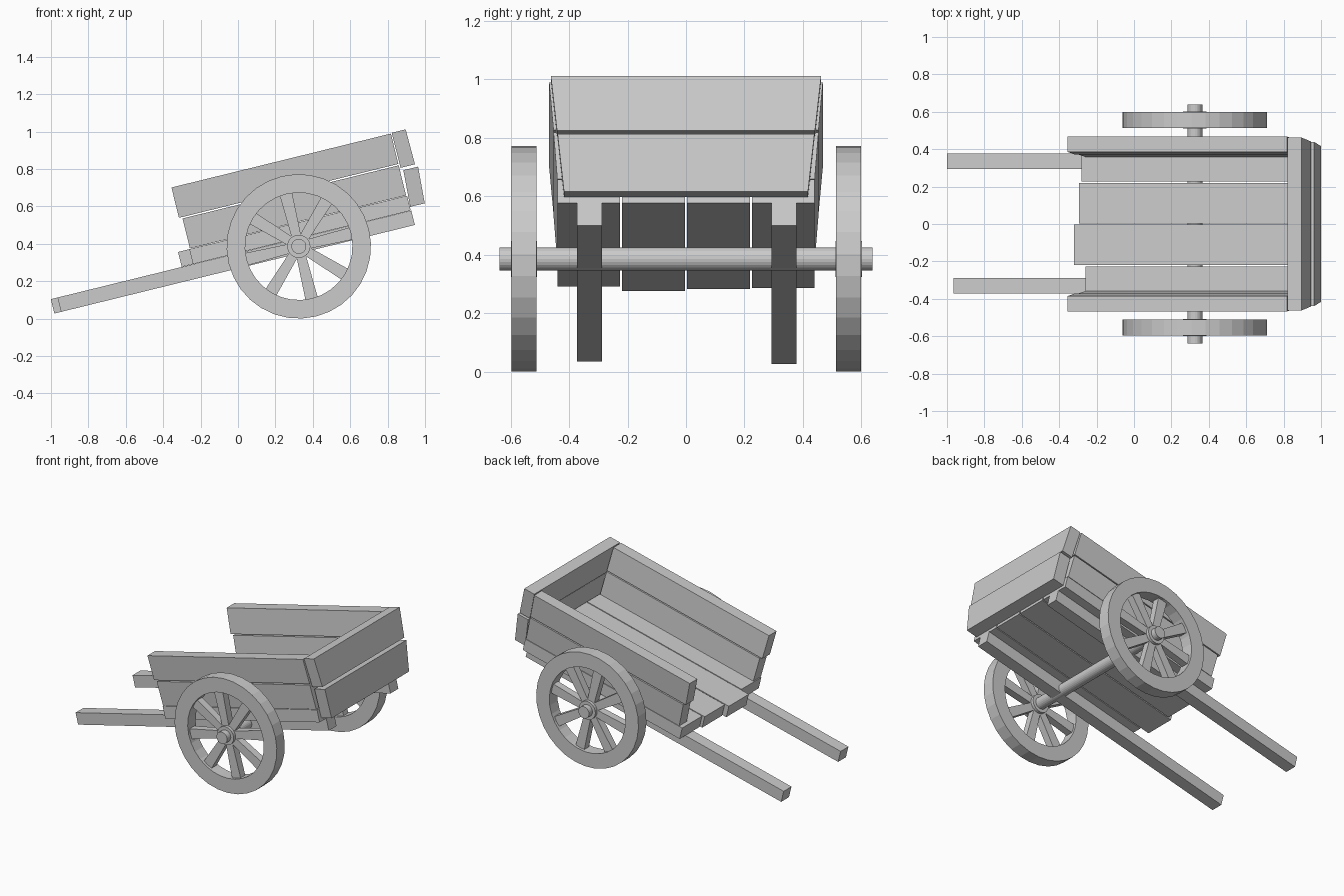
import bpy, bmesh
from math import radians, cos, sin, pi
from mathutils import Matrix

if "Cube" in bpy.data.objects:
    bpy.data.objects.remove(bpy.data.objects["Cube"])

# Cart frame: origin at the axle centre, tipped so the handles touch down
TILT = Matrix.Translation((0.325, 0, 0.386)) @ Matrix.Rotation(radians(-13.8), 4, 'Y')


def finish(name, bm, matrix=TILT):
    bmesh.ops.recalc_face_normals(bm, faces=bm.faces[:])
    mesh = bpy.data.meshes.new(name)
    bm.to_mesh(mesh)
    bm.free()
    obj = bpy.data.objects.new(name, mesh)
    obj.matrix_world = matrix
    bpy.context.collection.objects.link(obj)
    return obj


def add_board(bm, z0, z1, low, high=None, matrix=Matrix()):
    """Six-sided board; low/high are (x0, x1, y0, y1) at z0 and z1."""
    high = high or low
    for v in bmesh.ops.create_cube(bm, size=1)['verts']:
        r, z = (high, z1) if v.co.z > 0 else (low, z0)
        v.co = (r[v.co.x > 0], r[2 + (v.co.y > 0)], z)
        v.co = matrix @ v.co


def board(name, *args):
    bm = bmesh.new()
    add_board(bm, *args)
    return finish(name, bm)


def add_cylinder(bm, radius, y0, y1, sides):
    m = Matrix.Translation((0, (y0 + y1) / 2, 0)) @ Matrix.Rotation(pi / 2, 4, 'X')
    bmesh.ops.create_cone(bm, cap_ends=True, segments=sides, radius1=radius,
                          radius2=radius, depth=y1 - y0, matrix=m)


def wheel(name, yc, r_out=0.386, r_in=0.287, half=0.043, sides=32):
    bm = bmesh.new()
    # Rim
    rings = []
    for i in range(sides):
        a = 2 * pi * i / sides
        rings.append([bm.verts.new((r * cos(a), yc + y, r * sin(a)))
                      for r, y in ((r_out, -half), (r_out, half), (r_in, half), (r_in, -half))])
    for i in range(sides):
        p, q = rings[i], rings[(i + 1) % sides]
        for k in range(4):
            n = (k + 1) % 4
            bm.faces.new((p[k], p[n], q[n], q[k]))
    # Spokes
    for i in range(8):
        add_board(bm, 0.04, 0.3, (-0.025, 0.025, yc - 0.025, yc + 0.025),
                  (-0.034, 0.034, yc - 0.025, yc + 0.025), Matrix.Rotation(i * pi / 4, 4, 'Y'))
    # Hub
    add_cylinder(bm, 0.062, yc - 0.045, yc + 0.045, 24)
    return finish(name, bm)


# Handles running under the bed
board("left_handle", -0.037, 0.042, (-1.355, 0.63, 0.293, 0.377))
board("right_handle", -0.037, 0.042, (-1.318, 0.63, -0.372, -0.288))

# Floor planks with uneven front ends
for i, (x0, y0, y1) in enumerate([(-0.572, -0.44, -0.226), (-0.634, -0.219, -0.004),
                                  (-0.607, 0.004, 0.219), (-0.592, 0.226, 0.44)]):
    board(f"floor_plank_{i + 1}", 0.043, 0.125, (x0, 0.627, y0, y1))

# Side boards leaning outwards
for side, s in (("left", 1), ("right", -1)):
    for part, x0, z0, z1, ya, yb in (("lower", -0.568, 0.128, 0.293, 0.358, 0.371),
                                     ("upper", -0.586, 0.301, 0.468, 0.371, 0.386)):
        low, high = ((x0, 0.622, *sorted((s * y, s * (y + 0.082)))) for y in (ya, yb))
        board(f"{side}_{part}_side_board", z0, z1, low, high)

# Tail boards
board("lower_tail_board", 0.063, 0.262, (0.629, 0.709, -0.417, 0.417), (0.640, 0.721, -0.439, 0.439))
board("upper_tail_board", 0.278, 0.471, (0.629, 0.708, -0.441, 0.441), (0.627, 0.704, -0.462, 0.462))

# Axle and wheels
axle = bmesh.new()
add_cylinder(axle, 0.04, -0.638, 0.638, 24)
finish("axle", axle)
wheel("left_wheel", 0.556)
wheel("right_wheel", -0.554)
